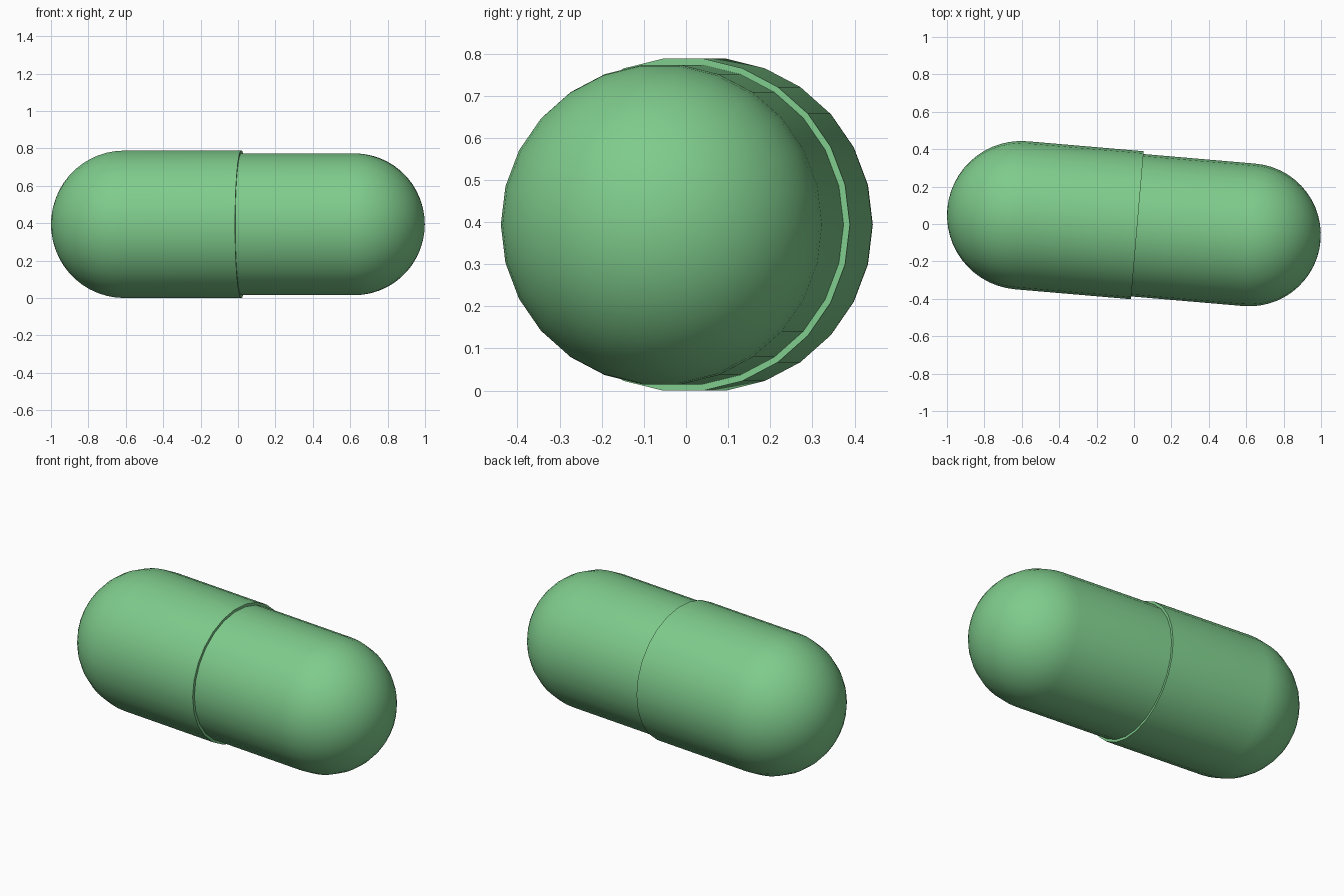
import bpy
import bmesh
from math import sin, cos, pi, radians

SIDES = 26
RINGS = 13

cube = bpy.data.objects.get("Cube")
if cube:
    bpy.data.objects.remove(cube, do_unlink=True)

green = bpy.data.materials.new("soft green")
green.use_nodes = True
colour = (0.212, 0.60, 0.262, 1)
green.diffuse_color = colour
green.node_tree.nodes["Principled BSDF"].inputs["Base Color"].default_value = colour


def dome(centre, radius, direction):
    """Profile of a half sphere from its pole to its widest ring."""
    steps = [i / RINGS * pi / 2 for i in range(RINGS + 1)]
    return [(centre + direction * radius * cos(a), radius * sin(a)) for a in steps]


def lathe(name, profile):
    """Turn (along, radius) points around the x axis; the first point is the pole."""
    bm = bmesh.new()
    pole = bm.verts.new((profile[0][0], 0, 0))
    rings = []
    for along, radius in profile[1:]:
        rings.append([bm.verts.new((along, radius * cos(i * 2 * pi / SIDES),
                                    radius * sin(i * 2 * pi / SIDES)))
                      for i in range(SIDES)])
    for i in range(SIDES):
        j = (i + 1) % SIDES
        bm.faces.new((pole, rings[0][i], rings[0][j]))
        for a, b in zip(rings, rings[1:]):
            bm.faces.new((a[i], b[i], b[j], a[j]))
    bm.faces.new(rings[-1])
    bmesh.ops.recalc_face_normals(bm, faces=bm.faces)
    mesh = bpy.data.meshes.new(name)
    bm.to_mesh(mesh)
    bm.free()
    mesh.materials.append(green)
    obj = bpy.data.objects.new(name, mesh)
    bpy.context.collection.objects.link(obj)
    # Lie the half on the ground, turned slightly
    obj.location = (0, -0.005, 0.394)
    obj.rotation_euler.z = radians(-4.9)
    bpy.ops.object.select_all(action="DESELECT")
    obj.select_set(True)
    bpy.context.view_layer.objects.active = obj
    bpy.ops.object.shade_smooth_by_angle(angle=radians(35))
    return obj


# Wider half, ending in a flat lip
lathe("wide_capsule_half", dome(-0.605, 0.397, -1) + [(0.018, 0.397)])

# Narrower half, tucked into the wide one
lathe("narrow_capsule_half", dome(0.619, 0.382, 1) + [(0.0, 0.382)])
